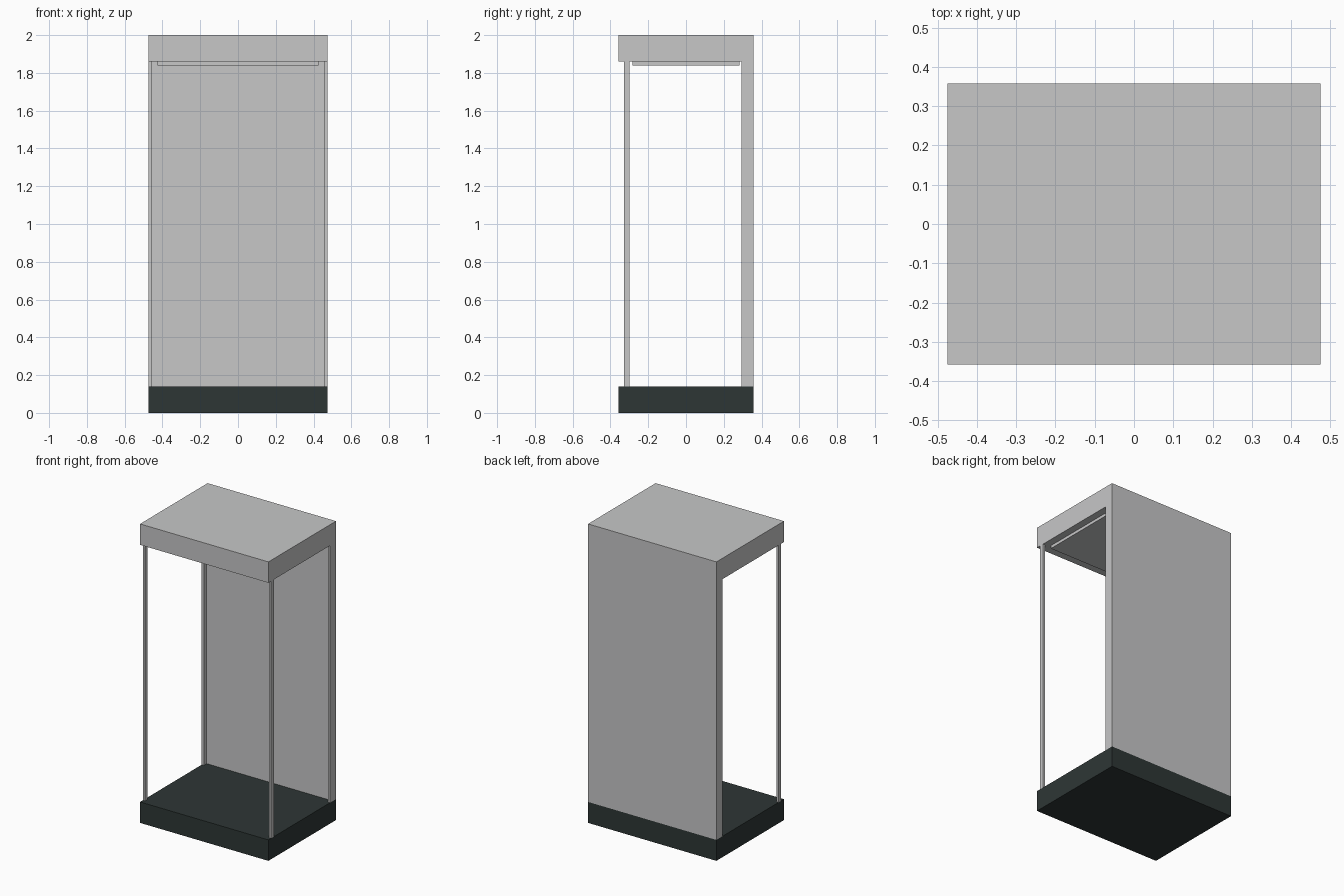
import bpy

if "Cube" in bpy.data.objects:
    bpy.data.objects.remove(bpy.data.objects["Cube"])


def material(name, rgb):
    m = bpy.data.materials.new(name)
    m.diffuse_color = (*rgb, 1.0)
    m.use_nodes = True
    m.node_tree.nodes["Principled BSDF"].inputs["Base Color"].default_value = m.diffuse_color
    return m


GREY = material("light_grey", (0.57, 0.572, 0.575))
DARK = material("dark_slate", (0.027, 0.037, 0.036))


def box(name, lo, hi, mat):
    """Axis-aligned box between two corners."""
    bpy.ops.mesh.primitive_cube_add(size=1)
    ob = bpy.context.object
    ob.name = name
    ob.location = [(a + b) / 2 for a, b in zip(lo, hi)]
    ob.scale = [b - a for a, b in zip(lo, hi)]
    bpy.ops.object.transform_apply(location=True, rotation=False, scale=True)
    ob.data.materials.append(mat)
    return ob


W, D = 0.475, 0.357          # half width and half depth
BASE, ROOF, TOP = 0.14, 1.86, 2.0
POST = 0.016                 # post thickness across x
PANEL_Y = 0.325              # front face of the back panel

# Plinth and canopy
box("base", (-W, -D, 0), (W, D, BASE), DARK)
box("roof", (-W, -D, ROOF), (W, PANEL_Y, TOP), GREY)

# Back panel runs the full height above the base
box("back_panel", (-W, PANEL_Y, BASE), (W, D, TOP), GREY)

# Ceiling light panel under the canopy
box("ceiling_panel", (-0.426, -0.284, 1.84), (0.426, 0.284, ROOF), GREY)

# Slim front posts and flanges along the sides of the back panel
for side, s in (("left", -1), ("right", 1)):
    x0, x1 = sorted((s * W, s * (W - POST)))
    box("front_post_" + side, (x0, -0.328, BASE), (x1, -0.30, ROOF), GREY)
    box("back_flange_" + side, (x0, 0.295, BASE), (x1, PANEL_Y, ROOF), GREY)
